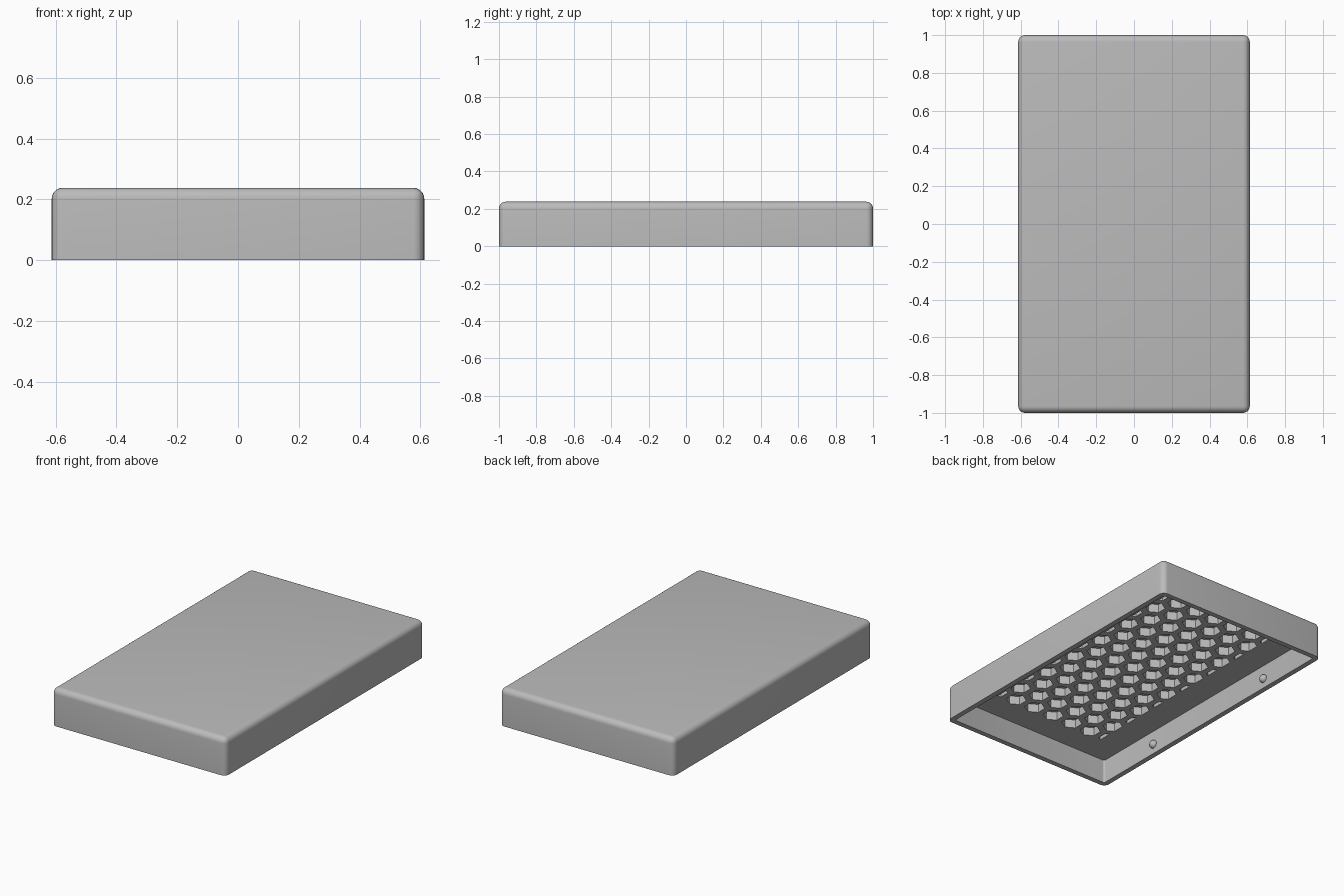
import bpy
import bmesh
import math
from mathutils import Matrix, Vector

old = bpy.data.objects.get("Cube")
if old:
    bpy.data.objects.remove(old, do_unlink=True)

# Main sizes
HALF_X, HALF_Y, HEIGHT = 0.613, 1.0, 0.238
WALL, CEILING, POCKET_TOP = 0.033, 0.152, 0.206
EDGE_RADIUS = 0.036
PITCH, HEX_RADIUS, FIELD_X = 0.144, 0.061, 0.402

grey = bpy.data.materials.new("plain grey")
grey.use_nodes = True
colour = (0.5, 0.5, 0.5, 1)
grey.diffuse_color = colour
grey.node_tree.nodes["Principled BSDF"].inputs["Base Color"].default_value = colour


def make_object(name, bm):
    bmesh.ops.recalc_face_normals(bm, faces=bm.faces)
    mesh = bpy.data.meshes.new(name)
    bm.to_mesh(mesh)
    bm.free()
    obj = bpy.data.objects.new(name, mesh)
    bpy.context.collection.objects.link(obj)
    mesh.materials.append(grey)
    return obj


def activate(obj):
    bpy.ops.object.select_all(action="DESELECT")
    obj.select_set(True)
    bpy.context.view_layer.objects.active = obj


def rounded_box(name, half_x, half_y, low, high, radius, round_top):
    """Box with rounded upright edges and, if asked, a rounded top."""
    bm = bmesh.new()
    size = Matrix.Diagonal((2 * half_x, 2 * half_y, high - low, 1))
    place = Matrix.Translation((0, 0, (low + high) / 2))
    bmesh.ops.create_cube(bm, size=1, matrix=place @ size)
    middle = (low + high) / 2
    edges = []
    for edge in bm.edges:
        a, b = (v.co.z > middle for v in edge.verts)
        if a != b or (round_top and a and b):
            edges.append(edge)
    bmesh.ops.bevel(bm, geom=edges, offset=radius, segments=6,
                    profile=0.5, affect="EDGES")
    return make_object(name, bm)


def add_hex_prism(target, x, y):
    """Hexagonal prism trimmed at the sides of the pocket field."""
    bm = bmesh.new()
    depth = POCKET_TOP - CEILING + 0.02
    place = Matrix.Translation((x, y, POCKET_TOP - depth / 2))
    bmesh.ops.create_cone(bm, cap_ends=True, segments=6, radius1=HEX_RADIUS,
                          radius2=HEX_RADIUS, depth=depth,
                          matrix=place @ Matrix.Rotation(math.pi / 6, 4, "Z"))
    # Points of the hexagon must lie along y
    if max(v.co.x for v in bm.verts) - x > HEX_RADIUS * 0.95:
        bmesh.ops.rotate(bm, verts=bm.verts, cent=(x, y, 0),
                         matrix=Matrix.Rotation(math.pi / 6, 3, "Z"))
    for side in (-1, 1):
        cut = bmesh.ops.bisect_plane(
            bm, geom=bm.verts[:] + bm.edges[:] + bm.faces[:],
            plane_co=(side * FIELD_X, 0, 0), plane_no=(side, 0, 0),
            clear_outer=True)
        rim = [g for g in cut["geom_cut"] if isinstance(g, bmesh.types.BMEdge)]
        if rim:
            bmesh.ops.holes_fill(bm, edges=rim)
    part = bpy.data.meshes.new("hex_prism")
    bm.to_mesh(part)
    bm.free()
    target.from_mesh(part)
    bpy.data.meshes.remove(part)


def subtract(body, cutter):
    cutter.hide_render = True
    mod = body.modifiers.new("cut", "BOOLEAN")
    mod.operation = "DIFFERENCE"
    mod.solver = "EXACT"
    mod.object = cutter
    activate(body)
    bpy.ops.object.modifier_apply(modifier=mod.name)
    bpy.data.objects.remove(cutter, do_unlink=True)


# Shell, open underneath
cover = rounded_box("cover", HALF_X, HALF_Y, 0, HEIGHT, EDGE_RADIUS, True)
subtract(cover, rounded_box("cavity", HALF_X - WALL, HALF_Y - WALL,
                            -0.1, CEILING, 0.012, False))

# Honeycomb of pockets in the ceiling
pockets = bmesh.new()
for row in range(-6, 7):
    y = row * PITCH * math.sqrt(3) / 2
    shift = 0.5 * (row % 2)
    for column in range(-4, 5):
        x = (column + shift) * PITCH
        if abs(x) < FIELD_X + 0.045:
            add_hex_prism(pockets, x, y)
subtract(cover, make_object("pockets", pockets))
activate(cover)
bpy.ops.object.shade_smooth_by_angle(angle=math.radians(32))

# Round catches on the inside of the long walls
for side, side_name in ((1, "left"), (-1, "right")):
    for end, end_name in ((-1, "front"), (1, "back")):
        bm = bmesh.new()
        spot = Vector((side * (HALF_X - WALL), end * 0.51, 0.062))
        bmesh.ops.create_uvsphere(bm, u_segments=24, v_segments=12, radius=0.026,
                                  matrix=Matrix.Translation(spot))
        catch = make_object(f"{side_name}_{end_name}_catch", bm)
        activate(catch)
        bpy.ops.object.shade_smooth_by_angle(angle=math.radians(40))
